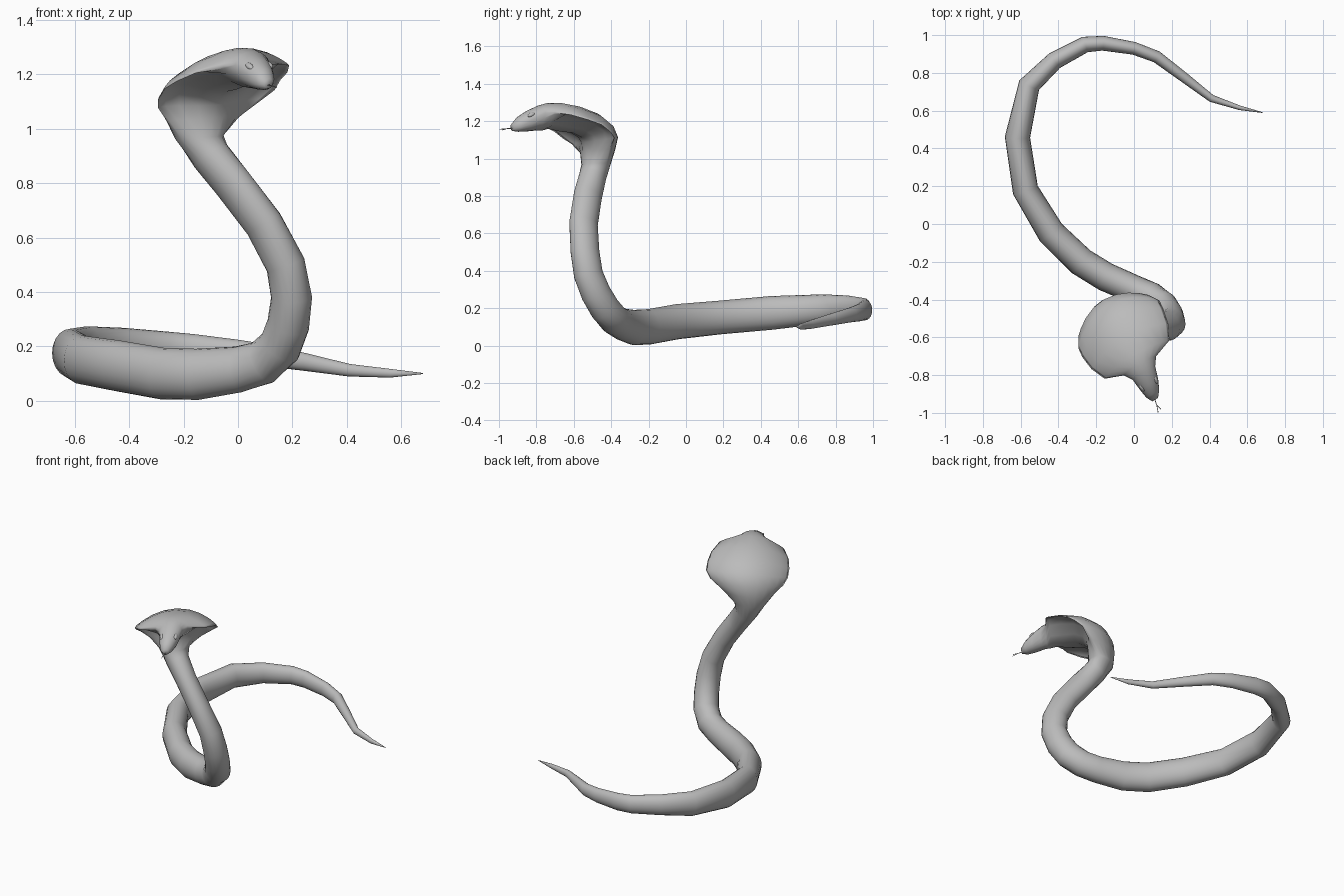
import bpy, bmesh, math
from mathutils import Vector

SIDES = 20
UP = Vector((0, 0, 1))
HEADING = Vector((0.51, -0.86, 0)).normalized()
ACROSS = Vector((-0.86, -0.51, -0.07)).normalized()

grey = bpy.data.materials.new("scale grey")
grey.diffuse_color = (0.5, 0.5, 0.5, 1)


def section(centre, lat, nor, w, top, bottom, k=1.0, droop=0.0):
    """Closed ring; k narrows the throat and droop curls the side rims forward."""
    ring = []
    for i in range(SIDES):
        a = 2 * math.pi * i / SIDES
        u, s = math.cos(a), math.sin(a)
        n = top * s if s >= 0 else -bottom * abs(s) ** k
        ring.append(centre + lat * (w * u) + nor * (n - droop * u * u))
    return ring


def loft(name, rings):
    bm = bmesh.new()
    loops = [[bm.verts.new(p) for p in r] for r in rings]
    n = len(loops[0])
    for a, b in zip(loops, loops[1:]):
        for i in range(n):
            j = (i + 1) % n
            bm.faces.new((a[i], a[j], b[j], b[i]))
    bm.faces.new(loops[0])
    bm.faces.new(loops[-1])
    bmesh.ops.recalc_face_normals(bm, faces=bm.faces)
    me = bpy.data.meshes.new(name)
    bm.to_mesh(me)
    bm.free()
    me.materials.append(grey)
    for p in me.polygons:
        p.use_smooth = True
    ob = bpy.data.objects.new(name, me)
    bpy.context.collection.objects.link(ob)
    return ob


# Tail to neck: x, y, z, half width, half height
trunk = [
    (0.68, 0.59, 0.10, 0.002, 0.002), (0.56, 0.615, 0.101, 0.012, 0.016),
    (0.41, 0.665, 0.112, 0.02, 0.023), (0.26, 0.78, 0.14, 0.027, 0.032),
    (0.12, 0.885, 0.165, 0.032, 0.04), (0.0, 0.93, 0.177, 0.034, 0.047),
    (-0.165, 0.957, 0.19, 0.039, 0.055), (-0.26, 0.95, 0.196, 0.043, 0.058),
    (-0.42, 0.865, 0.202, 0.048, 0.066), (-0.555, 0.735, 0.196, 0.058, 0.078),
    (-0.617, 0.46, 0.175, 0.067, 0.09), (-0.575, 0.18, 0.15, 0.069, 0.09),
    (-0.44, -0.045, 0.128, 0.074, 0.094), (-0.28, -0.2, 0.1, 0.077, 0.095),
    (-0.15, -0.28, 0.097, 0.077, 0.094), (0.0, -0.345, 0.115, 0.075, 0.085),
    (0.09, -0.385, 0.14, 0.078, 0.083), (0.155, -0.435, 0.2, 0.078, 0.083),
    (0.185, -0.482, 0.28, 0.076, 0.082), (0.197, -0.522, 0.38, 0.074, 0.08),
    (0.175, -0.54, 0.5, 0.07, 0.08), (0.095, -0.548, 0.65, 0.066, 0.081),
    (-0.02, -0.525, 0.8, 0.065, 0.081), (-0.1, -0.5, 0.9, 0.072, 0.074),
]
pts = [Vector(s[:3]) for s in trunk]
pts.append(Vector((-0.14, -0.485, 0.97)))
rings = []
for i, s in enumerate(trunk):
    t = (pts[i + 1] - pts[max(i - 1, 0)]).normalized()
    f = min(max((t.z - 0.15) / 0.6, 0), 1)
    lat = t.cross(UP).normalized().lerp(ACROSS, f)
    lat = (lat - t * lat.dot(t)).normalized()
    rings.append(section(pts[i], lat, lat.cross(t), s[3], s[4], s[4]))

# Hood and head: spine x, y, z, pitch, half width, top, bottom, throat power, droop
hood = [
    (-0.175, -0.42, 0.97, 0, 0.095, 0.06, 0.085, 1, 0.0),
    (-0.17, -0.405, 1.04, 0, 0.16, 0.04, 0.11, 2, 0.05),
    (-0.16, -0.40, 1.11, 8, 0.225, 0.025, 0.135, 4, 0.09),
    (-0.14, -0.43, 1.18, 25, 0.25, 0.02, 0.14, 5, 0.11),
    (-0.105, -0.50, 1.24, 40, 0.25, 0.02, 0.14, 5, 0.10),
    (-0.05, -0.60, 1.28, 58, 0.237, 0.02, 0.14, 5, 0.085),
    (0.0, -0.69, 1.298, 68, 0.20, 0.02, 0.13, 5, 0.065),
    (0.025, -0.74, 1.297, 78, 0.10, 0.03, 0.12, 2, 0.03),
    (0.05, -0.785, 1.285, 85, 0.07, 0.045, 0.09, 1, 0.0),
    (0.08, -0.85, 1.255, 90, 0.056, 0.05, 0.06, 0.8, 0.0),
    (0.10, -0.90, 1.222, 92, 0.04, 0.042, 0.037, 0.8, 0.0),
    (0.112, -0.93, 1.185, 92, 0.018, 0.015, 0.022, 1, 0.0),
]
for x, y, z, pitch, w, top, bottom, k, droop in hood:
    a = math.radians(pitch)
    nor = UP * math.sin(a) - HEADING * math.cos(a)
    rings.append(section(Vector((x, y, z)) - nor * top, ACROSS, nor, w, top, bottom, k, droop))
loft("snake_body", rings)

# Brow ridges over the eyes
for side, label in ((-1, "right"), (1, "left")):
    bpy.ops.mesh.primitive_uv_sphere_add(segments=10, ring_count=6, radius=1)
    brow = bpy.context.object
    brow.name = label + "_brow"
    brow.scale = (0.014, 0.026, 0.012)
    brow.rotation_euler = (math.radians(22), 0, math.atan2(0.51, 0.86))
    brow.location = Vector((0.078, -0.845, 1.232)) + ACROSS * (0.04 * side)
    brow.data.materials.append(grey)
    bpy.ops.object.shade_smooth()

# Forked tongue
curve = bpy.data.curves.new("tongue", 'CURVE')
curve.dimensions = '3D'
curve.bevel_depth = 0.002
curve.bevel_resolution = 0
root, fork = (0.10, -0.90, 1.162), (0.12, -0.957, 1.16)
for tip in ((0.143, -0.98, 1.153), (0.128, -0.998, 1.156)):
    sp = curve.splines.new('POLY')
    sp.points.add(2)
    for p, co in zip(sp.points, (root, fork, tip)):
        p.co = (*co, 1)
curve.materials.append(grey)
bpy.context.collection.objects.link(bpy.data.objects.new("forked_tongue", curve))
